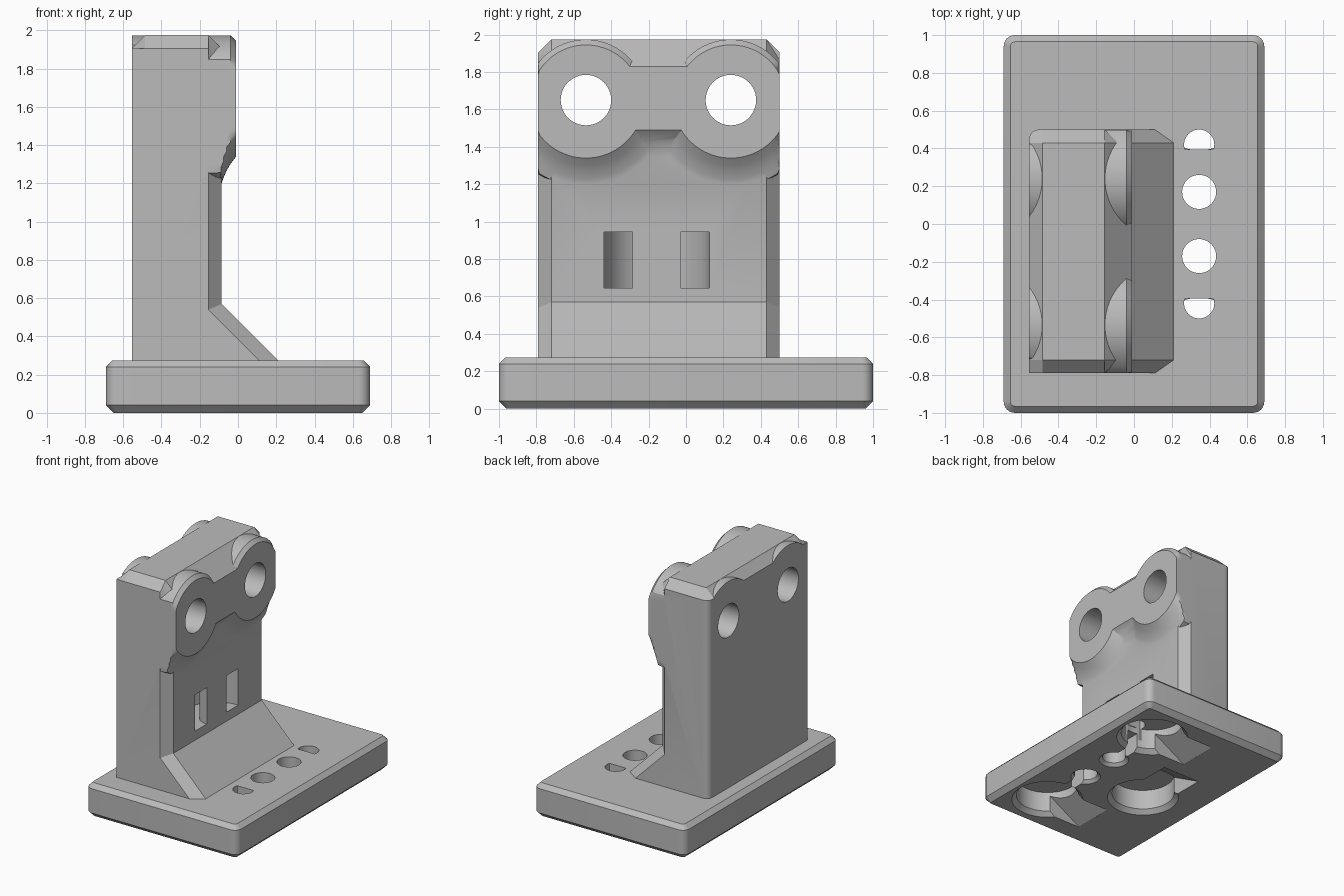
import bpy, bmesh
from math import sin, cos, tau, radians

if "Cube" in bpy.data.objects:
    bpy.data.objects.remove(bpy.data.objects["Cube"])

grey = bpy.data.materials.new("plain grey")
grey.use_nodes = True
COLOR = (0.5, 0.5, 0.5, 1)
grey.diffuse_color = COLOR
for node in grey.node_tree.nodes:
    if node.type == 'BSDF_PRINCIPLED':
        node.inputs["Base Color"].default_value = COLOR


def loft(name, sections, round_edges=None):
    """Closed solid through equal-length loops of points."""
    bm = bmesh.new()
    rings = [[bm.verts.new(p) for p in s] for s in sections]
    n = len(rings[0])
    for a, b in zip(rings, rings[1:]):
        for i in range(n):
            j = (i + 1) % n
            bm.faces.new((a[i], a[j], b[j], b[i]))
    bm.faces.new(rings[0])
    bm.faces.new(rings[-1])
    bmesh.ops.remove_doubles(bm, verts=bm.verts[:], dist=0.0005)
    if round_edges:
        edges = [e for e in bm.edges if round_edges(e)]
        bmesh.ops.bevel(bm, geom=edges, offset=0.05, segments=5,
                        profile=0.5, affect='EDGES')
    bmesh.ops.recalc_face_normals(bm, faces=bm.faces[:])
    mesh = bpy.data.meshes.new(name)
    bm.to_mesh(mesh)
    bm.free()
    mesh.materials.append(grey)
    obj = bpy.data.objects.new(name, mesh)
    bpy.context.collection.objects.link(obj)
    return obj


def combine(target, operation, tools):
    """Join or cut with each tool, then drop the tool."""
    for tool in tools:
        mod = target.modifiers.new("combine", 'BOOLEAN')
        mod.operation, mod.solver, mod.object = operation, 'EXACT', tool
        bpy.context.view_layer.objects.active = target
        bpy.ops.object.modifier_apply(modifier=mod.name)
        bpy.data.objects.remove(tool)


def circle_z(x, y, z, r, y_min=-9, y_max=9, n=48):
    return [(x + r * cos(tau * i / n),
             min(max(y + r * sin(tau * i / n), y_min), y_max), z) for i in range(n)]


def rounded_rect(z, inset):
    """Base outline pulled inwards by inset."""
    pts, r = [], 0.06 - inset
    for k, (sx, sy) in enumerate(((1, 1), (-1, 1), (-1, -1), (1, -1))):
        for i in range(7):
            a = tau / 4 * (k + i / 6)
            pts.append((sx * 0.63 + r * cos(a), sy * 0.94 + r * sin(a), z))
    return pts


# base plate with chamfered rims
base = loft("base_plate", [rounded_rect(0, 0.04), rounded_rect(0.04, 0),
                           rounded_rect(0.24, 0), rounded_rect(0.275, 0.035)])

# base cutters: round pockets with a ramp, through holes, tie channels
cutters = []


def pocket(x, y, dx, dy):
    cutters.append(loft("pocket", [circle_z(x, y, -0.01, 0.285),
                                   circle_z(x, y, 0.035, 0.24),
                                   circle_z(x, y, 0.2, 0.24)]))
    ends = []
    for dist, top in ((0.13, 0.19), (0.46, 0.001)):
        ends.append([(x + dx * dist + dy * w, y + dy * dist + dx * w, z)
                     for w, z in ((-0.17, -0.01), (0.17, -0.01), (0.17, top), (-0.17, top))])
    cutters.append(loft("pocket_ramp", ends))


pocket(-0.2, -0.13, 0, 1)
for s in (1, -1):
    pocket(0.345, s * 0.63, -1, 0)
    y = s * 0.17
    cutters.append(loft("round_hole", [circle_z(0.345, y, -0.01, 0.125),
                                       circle_z(0.345, y, 0.025, 0.09),
                                       circle_z(0.345, y, 0.4, 0.09)]))
    low, high = (0.395, 9) if s > 0 else (-9, -0.395)
    cutters.append(loft("half_hole", [circle_z(0.345, s * 0.42, z, 0.08, low, high)
                                      for z in (0.1, 0.4)]))
    cutters.append(loft("tie_channel", [
        [(x, s * yy, z) for x, z in ((0.3, -0.01), (0.39, -0.01), (0.39, 0.15), (0.3, 0.15))]
        for yy in (0.18, 0.55)]))
combine(base, 'DIFFERENCE', cutters)

# upright: chamfered end outlines and full-width inner outlines
Y0, Y1, INSET = -0.79, 0.5, 0.07
inner = [(-0.555, 0.25), (0.235, 0.25), (-0.085, 0.57), (-0.085, 1.905),
         (-0.155, 1.975), (-0.485, 1.975), (-0.555, 1.905)]
outer = [(-0.555, 0.25), (0.135, 0.25), (-0.155, 0.54), (-0.155, 1.865),
         (-0.155, 1.905), (-0.485, 1.905), (-0.555, 1.905)]


def at_y(profile, y):
    return [(x, y, z) for x, z in profile]


def is_back_corner(edge):
    a, b = (v.co for v in edge.verts)
    return (max(a.x, b.x) < -0.55 and abs(a.z - b.z) > 1
            and (max(a.y, b.y) < Y0 + 0.01 or min(a.y, b.y) > Y1 - 0.01))


upright = loft("upright", [at_y(outer, Y0), at_y(inner, Y0 + INSET),
                           at_y(inner, Y1 - INSET), at_y(outer, Y1)], is_back_corner)

# bosses: round above, flaring into the upright below
upper = [(-0.555, 0.324), (-0.3, 0.324), (-0.155, 0.324), (-0.12, 0.324),
         (-0.09, 0.324), (-0.075, 0.324), (-0.06, 0.324), (-0.04, 0.324), (-0.01, 0.295)]
lower = [(-0.555, 0.324), (-0.3, 0.324), (-0.155, 0.47), (-0.12, 0.47),
         (-0.085, 0.465), (-0.075, 0.42), (-0.06, 0.385), (-0.035, 0.35), (-0.01, 0.31)]
BOSS_Y, BOSS_Z, N = (-0.535, 0.24), 1.65, 72


def boss(y):
    rings = []
    for up, down in zip(upper, lower):
        pad = INSET + 0.005 if up[0] < -0.2 else 0
        ring = []
        for i in range(N):
            a = tau * (i + 0.5) / N
            x, r = up if sin(a) > 0 else down
            ring.append((x if abs(up[0] - down[0]) < 0.001 else up[0],
                         min(max(y + r * cos(a), Y0 + pad), Y1 - pad), BOSS_Z + r * sin(a)))
        rings.append(ring)
    return loft("boss", rings)


# web between the bosses
web_profile = [(-0.3, 1.36), (-0.085, 1.36), (-0.06, 1.43), (-0.01, 1.49),
               (-0.01, 1.83), (-0.12, 1.94), (-0.3, 1.94)]
web = loft("web", [at_y(web_profile, y) for y in BOSS_Y])
combine(upright, 'UNION', [boss(y) for y in BOSS_Y] + [web])

# bores through the bosses
bores = [loft("bore", [[(x, y + 0.135 * cos(tau * i / 48), BOSS_Z + 0.135 * sin(tau * i / 48))
                        for i in range(48)] for x in (-0.8, 0.2)]) for y in BOSS_Y]

# curved tie slot, open at two windows
slot = loft("tie_slot", [
    [(-0.085 + r * cos(radians(a)), -0.1575 + r * sin(radians(a)), z)
     for r, z in ((0.1275, 0.645), (0.2825, 0.645), (0.2825, 0.945), (0.1275, 0.945))]
    for a in range(80, 281, 8)])
combine(upright, 'DIFFERENCE', bores + [slot])

# smooth round surfaces, crisp edges
bpy.ops.object.select_all(action='DESELECT')
for obj in (base, upright):
    obj.select_set(True)
bpy.context.view_layer.objects.active = upright
bpy.ops.object.shade_smooth_by_angle(angle=radians(30))
